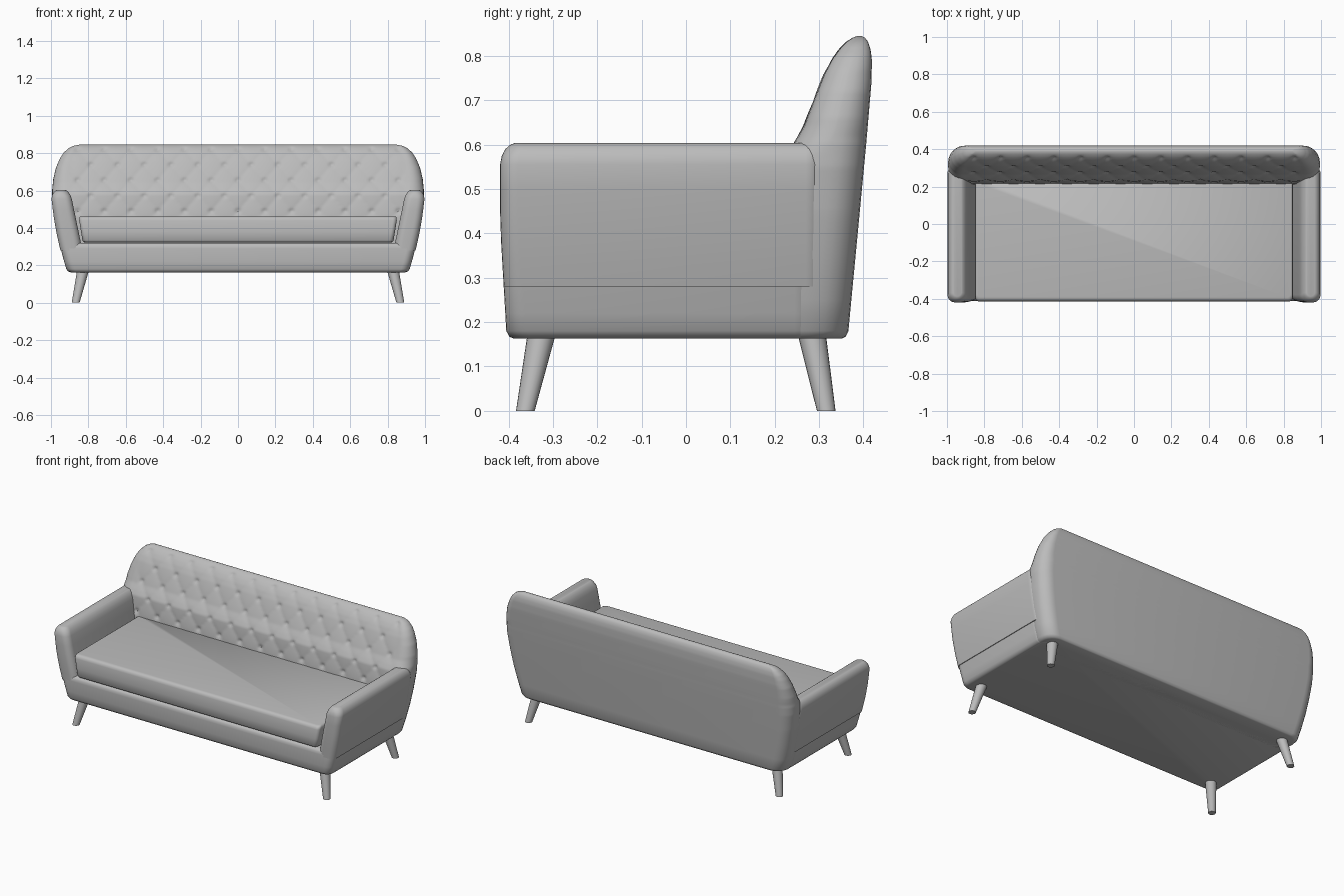
import bpy, bmesh, math
from mathutils import Vector

if "Cube" in bpy.data.objects:
    bpy.data.objects.remove(bpy.data.objects["Cube"])

mat = bpy.data.materials.new("grey_fabric")
mat.diffuse_color = (0.5, 0.5, 0.5, 1)
mat.use_nodes = True
mat.node_tree.nodes["Principled BSDF"].inputs["Base Color"].default_value = mat.diffuse_color


def lerp_table(table, z):
    """Piecewise linear lookup."""
    if z <= table[0][0]:
        return table[0][1]
    for (a, va), (b, vb) in zip(table, table[1:]):
        if z <= b:
            return va + (vb - va) * (z - a) / (b - a)
    return table[-1][1]


def ring(x0, x1, y0, y1, r, nx):
    """Rounded rectangle in plan; nx divisions along the front edge."""
    r = min(r, (x1 - x0) * 0.48, (y1 - y0) * 0.48)
    pts = []
    for cx, cy, a0 in ((x0 + r, y0 + r, 180), (x1 - r, y0 + r, 270),
                       (x1 - r, y1 - r, 0), (x0 + r, y1 - r, 90)):
        for i in range(7):
            a = math.radians(a0 + i * 15)
            pts.append((cx + r * math.cos(a), cy + r * math.sin(a)))
        if a0 == 180:
            w = x1 - x0 - 2 * r
            pts += [(x0 + r + w * i / nx, y0) for i in range(1, nx)]
    return pts


def loft(name, levels, nx=1, shift=None):
    """Skin stacked plan sections (z, x0, x1, y0, y1, radius)."""
    bm = bmesh.new()
    rows = []
    for z, x0, x1, y0, y1, r in levels:
        row = []
        for i, (x, y) in enumerate(ring(x0, x1, y0, y1, r, nx)):
            if shift and 6 <= i <= 6 + nx:
                y += shift(x, z)
            row.append(bm.verts.new((x, y, z)))
        rows.append(row)
    n = len(rows[0])
    for a, b in zip(rows, rows[1:]):
        for i in range(n):
            j = (i + 1) % n
            bm.faces.new((a[i], a[j], b[j], b[i]))
    bm.faces.new(rows[0][::-1])
    bm.faces.new(rows[-1])
    bmesh.ops.recalc_face_normals(bm, faces=bm.faces)
    return finish(name, bm)


def finish(name, bm):
    me = bpy.data.meshes.new(name)
    bm.to_mesh(me)
    bm.free()
    me.materials.append(mat)
    ob = bpy.data.objects.new(name, me)
    bpy.context.collection.objects.link(ob)
    bpy.ops.object.select_all(action='DESELECT')
    ob.select_set(True)
    bpy.context.view_layer.objects.active = ob
    bpy.ops.object.shade_smooth_by_angle(angle=math.radians(42))
    return ob


# Shared outlines by height
half_width = [(.163, .895), (.167, .908), (.18, .918), (.25, .938), (.35, .962), (.45, .98),
              (.55, .993), (.60, .994), (.66, .988), (.72, .974), (.77, .953), (.80, .934),
              (.825, .908), (.838, .883), (.845, .85)]
front_y = [(.163, -.388), (.167, -.398), (.18, -.405), (.30, -.412), (.42, -.419), (.56, -.419)]
back_front = [(.163, .20), (.46, .215), (.58, .232), (.61, .247), (.64, .265), (.70, .288),
              (.76, .312), (.79, .328), (.815, .346), (.832, .362), (.841, .376), (.845, .387)]
back_rear = [(.163, .352), (.167, .36), (.18, .366), (.40, .387), (.60, .406), (.74, .418),
             (.79, .419), (.815, .416), (.832, .41), (.841, .403), (.845, .395)]

# Base with front rail
base = []
for z, inset in ((.163, 0), (.167, 0), (.18, 0), (.22, 0), (.29, 0), (.305, .003), (.315, .01), (.32, .022)):
    w = lerp_table(half_width, z)
    base.append((z, -w, w, lerp_table(front_y, z) + inset, .29, .045))
loft("base", base)


# Tufted backrest: diamond quilting with a dimple at each crossing
PITCH, ROW, Z0 = .143, .0825, .49


def tuft(x, z):
    fade = max(0, min(1, (z - .45) / .02)) * max(0, min(1, (.845 - z) / .03))
    fade *= max(0, min(1, (.91 - abs(x)) / .05))
    a = x / PITCH + (z - Z0) / (2 * ROW)
    b = x / PITCH - (z - Z0) / (2 * ROW)
    puff = math.sqrt(abs(math.sin(math.pi * a) * math.sin(math.pi * b)))
    da, db = a - round(a), b - round(b)
    d2 = ((da + db) * PITCH / 2) ** 2 + ((da - db) * ROW) ** 2
    return fade * (.003 - .005 * puff + .011 * math.exp(-d2 / .011 ** 2))


zs = [.163, .167, .18, .25, .35, .43] + [.45 + .0075 * i for i in range(50)] + [.825, .832, .838, .841, .845]
zs = sorted(set(round(z, 4) for z in zs))
back = []
for z in zs:
    w = lerp_table(half_width, z)
    back.append((z, -w, w, lerp_table(back_front, z), lerp_table(back_rear, z), .075))
loft("backrest", back, nx=170, shift=tuft)

# Arms, flaring outward with rounded tops
arm_inner = [(.28, .835), (.33, .842), (.60, .898)]
for side, name in ((1, "right_arm"), (-1, "left_arm")):
    levels = []
    for z, inset in ((.28, 0), (.33, 0), (.38, 0), (.45, 0), (.50, 0), (.555, 0), (.575, .004),
                     (.59, .012), (.599, .022), (.603, .032)):
        xi = lerp_table(arm_inner, z) + inset * .8
        xo = lerp_table(half_width, z) + .004 - inset
        lo, hi = sorted((side * xi, side * xo))
        levels.append((z, lo, hi, lerp_table(front_y, z) + inset, .31, .04))
    loft(name, levels)

# Seat cushion
seat = []
for z, inset in ((.322, .016), (.326, .006), (.334, 0), (.38, 0), (.44, 0), (.452, .004), (.459, .011), (.462, .022)):
    w = .83 + (z - .322) * .16 - inset * .6
    seat.append((z, -w, w, -.414 + inset, .24, .022))
loft("seat_cushion", seat)

# Splayed tapered legs
for sx, sn in ((1, "right"), (-1, "left")):
    for pos, yt, yb in (("front", -.325, -.362), ("rear", .283, .316)):
        top, bot = Vector((sx * .828, yt, .175)), Vector((sx * .868, yb, 0))
        bm = bmesh.new()
        rows = [[bm.verts.new(c + Vector((r * math.cos(t * math.pi / 10), r * math.sin(t * math.pi / 10), 0)))
                 for t in range(20)] for c, r in ((bot, .021), (top, .032))]
        for i in range(20):
            j = (i + 1) % 20
            bm.faces.new((rows[0][i], rows[0][j], rows[1][j], rows[1][i]))
        bm.faces.new(rows[0][::-1])
        bm.faces.new(rows[1])
        finish(f"{pos}_{sn}_leg", bm)
